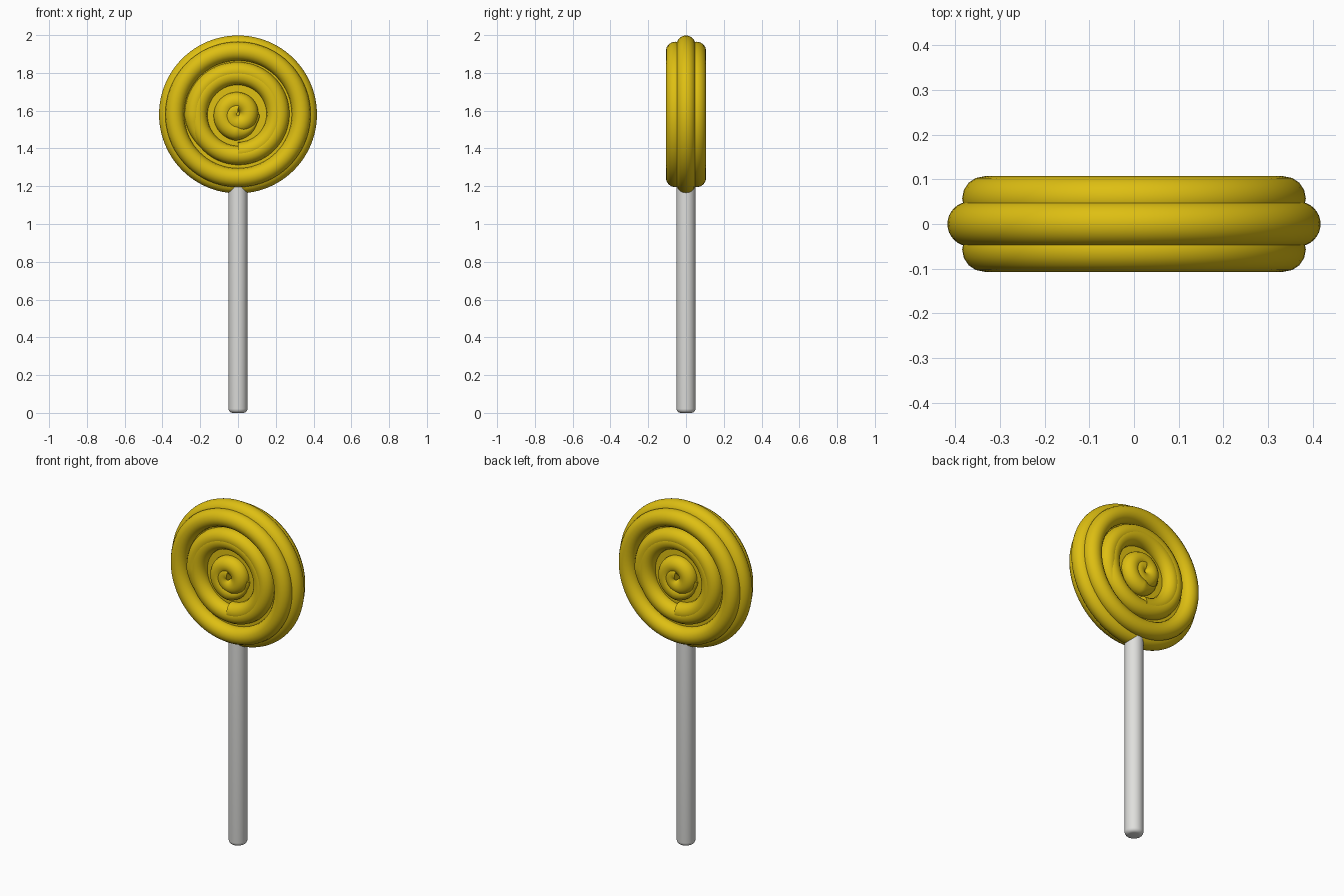
import bpy, bmesh, math
from mathutils import Vector, Matrix

cube = bpy.data.objects.get("Cube")
if cube:
    bpy.data.objects.remove(cube, do_unlink=True)

CENTRE_Z = 1.58


def material(name, colour):
    mat = bpy.data.materials.new(name)
    mat.use_nodes = True
    mat.diffuse_color = colour
    bsdf = next(n for n in mat.node_tree.nodes if n.type == 'BSDF_PRINCIPLED')
    bsdf.inputs["Base Color"].default_value = colour
    return mat


candy = material("candy yellow", (0.73, 0.52, 0.006, 1))
white = material("stick white", (0.74, 0.74, 0.72, 1))


def smooth(obj):
    bpy.ops.object.select_all(action='DESELECT')
    obj.select_set(True)
    bpy.context.view_layer.objects.active = obj
    bpy.ops.object.shade_smooth_by_angle(angle=math.radians(40))


def lathe(name, profile, axis, steps, location, mat):
    """Spin a profile of (radius, height) points around the y or z axis."""
    bm = bmesh.new()
    verts = [bm.verts.new((r, 0, h)) for r, h in profile]
    edges = [bm.edges.new(pair) for pair in zip(verts, verts[1:])]
    bmesh.ops.spin(bm, geom=verts + edges, cent=(0, 0, 0), axis=(0, 0, 1),
                   angle=math.tau, steps=steps, use_merge=True)
    bmesh.ops.remove_doubles(bm, verts=bm.verts, dist=1e-5)
    bmesh.ops.recalc_face_normals(bm, faces=bm.faces)
    if axis == 'Y':
        bm.transform(Matrix.Rotation(math.pi / 2, 4, 'X'))
    mesh = bpy.data.meshes.new(name)
    bm.to_mesh(mesh)
    bm.free()
    mesh.materials.append(mat)
    obj = bpy.data.objects.new(name, mesh)
    obj.location = location
    bpy.context.collection.objects.link(obj)
    smooth(obj)
    return obj


def strand(name, r_start, r_end, turns, phase, side, closed=False, taper=0.0):
    """Sugar rope winding outwards on one face of the candy."""
    thick = 0.05
    curve = bpy.data.curves.new(name, 'CURVE')
    curve.dimensions = '3D'
    curve.bevel_depth = thick
    curve.bevel_resolution = 6
    curve.use_fill_caps = True
    count = int(72 * turns)
    spline = curve.splines.new('POLY')
    spline.points.add(count - 1)
    spline.use_cyclic_u = closed
    for i, point in enumerate(spline.points):
        t = i / count if closed else i / (count - 1)
        a = phase + math.tau * turns * t
        r = r_start + (r_end - r_start) * t
        point.co = (side * -r * math.cos(a), side * 0.057, r * math.sin(a), 1)
        if taper:
            point.radius = max(0.3, min(1, (1 - t) / taper))
    curve.materials.append(candy)
    obj = bpy.data.objects.new(name, curve)
    obj.location.z = CENTRE_Z
    bpy.context.collection.objects.link(obj)
    bpy.ops.object.select_all(action='DESELECT')
    obj.select_set(True)
    bpy.context.view_layer.objects.active = obj
    bpy.ops.object.convert(target='MESH')
    smooth(bpy.context.view_layer.objects.active)


# Candy core with a rounded rim
arc = [math.pi * (i / 16 - 0.5) for i in range(17)]
rim = [(0.368 + 0.05 * math.cos(a), 0.05 * math.sin(a)) for a in arc]
lathe("candy_core", [(0, -0.05)] + rim + [(0, 0.05)], 'Y', 96,
      (0, 0, CENTRE_Z), candy)

# Coiled ropes on the front and the back
for label, side in (("front", -1), ("back", 1)):
    strand(label + "_outer_coil", 0.335, 0.335, 1, 0, side, closed=True)
    strand(label + "_middle_coil", 0.196, 0.238, 2, -math.pi / 2, side, taper=0.12)
    strand(label + "_inner_coil", 0.025, 0.1, 1.75, math.pi / 2, side, taper=0.15)

# Stick with rounded ends
soft = 0.022
quarter = [math.pi / 2 * i / 5 for i in range(6)]
end = [(0.05 - soft + soft * math.sin(a), soft - soft * math.cos(a)) for a in quarter]
lathe("stick", [(0, 0)] + end + [(0.05, 1.25), (0, 1.25)], 'Z', 32,
      (0, 0, 0), white)
